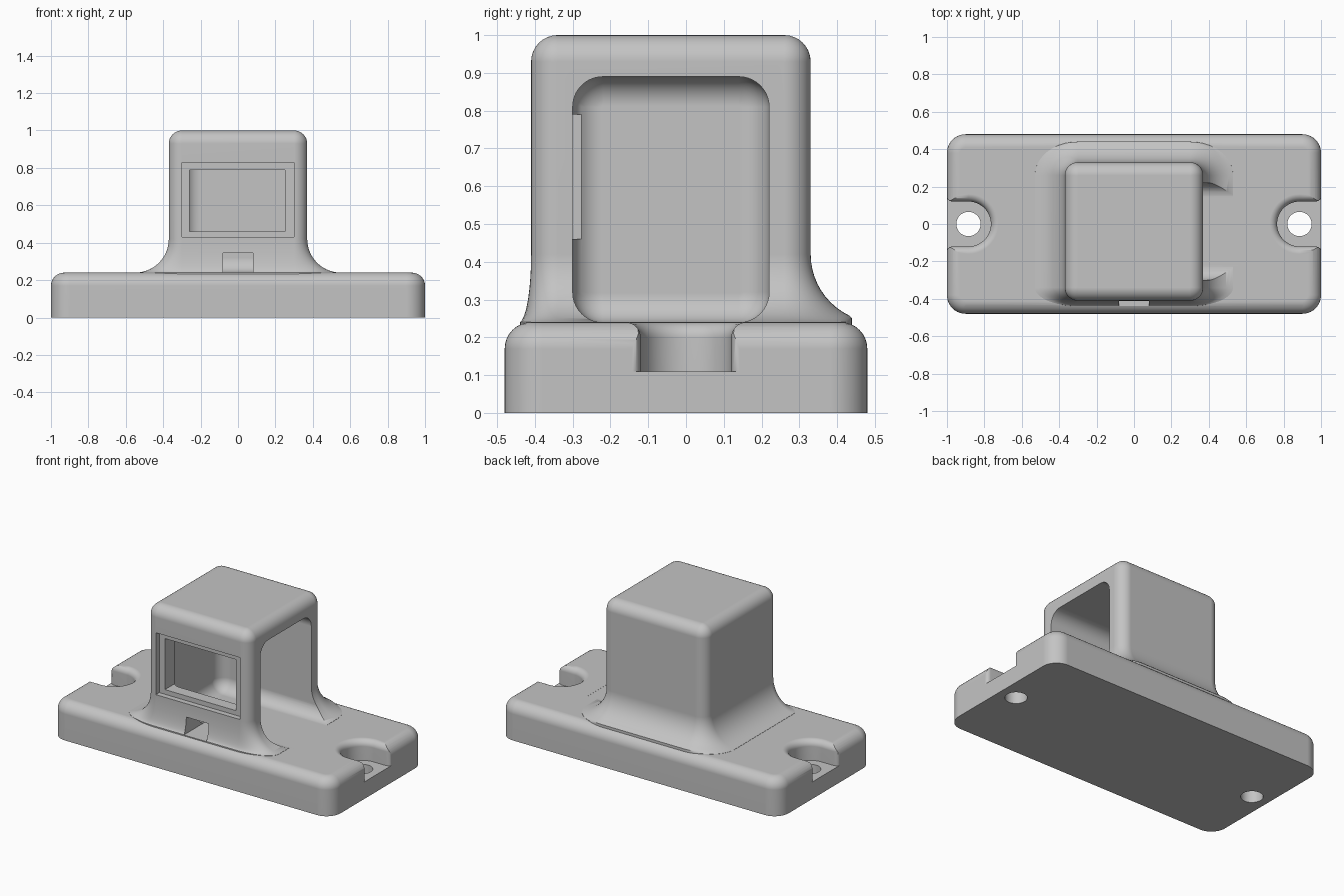
import bpy, bmesh
from math import sin, cos, pi, sqrt

if "Cube" in bpy.data.objects:
    bpy.data.objects.remove(bpy.data.objects["Cube"])

grey = bpy.data.materials.new("light_grey")
grey.use_nodes = True
grey.diffuse_color = (0.55, 0.55, 0.55, 1)
grey.node_tree.nodes["Principled BSDF"].inputs["Base Color"].default_value = grey.diffuse_color


def rounded_rect(x0, x1, y0, y1, rx, ry, ry2=None, n=10):
    """Outline with elliptical corners; ry2 is the corner depth on the y1 side."""
    ry2 = ry if ry2 is None else ry2
    corners = [(x1 - rx, y1 - ry2, ry2), (x0 + rx, y1 - ry2, ry2),
               (x0 + rx, y0 + ry, ry), (x1 - rx, y0 + ry, ry)]
    return [(cx + rx * cos(pi / 2 * (q + i / n)), cy + r * sin(pi / 2 * (q + i / n)))
            for q, (cx, cy, r) in enumerate(corners) for i in range(n + 1)]


def loft(name, rings, place=lambda u, v, w: (u, v, w)):
    """Closed solid through a list of (level, outline) rings."""
    bm = bmesh.new()
    loops = [[bm.verts.new(place(u, v, w)) for u, v in pts] for w, pts in rings]
    for a, b in zip(loops, loops[1:]):
        for i in range(len(a)):
            j = (i + 1) % len(a)
            bm.faces.new((a[i], a[j], b[j], b[i]))
    bm.faces.new(loops[0][::-1])
    bm.faces.new(loops[-1])
    bmesh.ops.recalc_face_normals(bm, faces=bm.faces)
    mesh = bpy.data.meshes.new(name)
    bm.to_mesh(mesh)
    bm.free()
    mesh.materials.append(grey)
    ob = bpy.data.objects.new(name, mesh)
    bpy.context.collection.objects.link(ob)
    return ob


def box(name, x0, x1, y0, y1, z0, z1):
    pts = [(x0, y0), (x1, y0), (x1, y1), (x0, y1)]
    return loft(name, [(z0, pts), (z1, pts)])


def combine(target, tool, operation):
    mod = target.modifiers.new(operation, 'BOOLEAN')
    mod.object, mod.operation, mod.solver = tool, operation, 'EXACT'
    bpy.context.view_layer.objects.active = target
    bpy.ops.object.modifier_apply(modifier=mod.name)
    bpy.data.objects.remove(tool)


def round_over(r, steps=8):
    """Pairs of (rise, inset) along a quarter-circle edge."""
    return [(r * sin(pi / 2 * i / steps), r * (1 - cos(pi / 2 * i / steps)))
            for i in range(steps + 1)]


# Base plate with rounded corners and top edge
rings = [(0, rounded_rect(-1, 1, -0.48, 0.48, 0.1, 0.1))]
for up, t in round_over(0.07):
    rings.append((0.17 + up, rounded_rect(-1 + t, 1 - t, -0.48 + t, 0.48 - t, 0.1 - t, 0.1 - t)))
housing = loft("sensor_housing", rings)

# Tower: flared foot, straight walls, rounded top
R = 0.18


def tower_ring(off):
    back = min(off, 0.11)
    front = off * 0.18
    return rounded_rect(-0.37 - off, 0.37 + off, -0.41 - front, 0.33 + back,
                        0.07 + off, 0.07 + front, 0.07 + back)


rings = [(0.1, tower_ring(R - 0.002))]
for i in range(1, 15):
    a = pi / 2 * i / 14
    rings.append((0.42 - R * cos(a), tower_ring(R * (1 - sin(a)))))
for up, t in round_over(0.07):
    r = max(0.07 - t, 0.003)
    rings.append((0.93 + up, rounded_rect(-0.37 + t, 0.37 - t, -0.41 + t, 0.33 - t, r, r)))
combine(housing, loft("tower", rings), 'UNION')

# Hollow chamber, open on the left side, with rounded inner edges
rings = [(0.6, rounded_rect(-0.30, 0.22, 0.2395, 0.89, 0.08, 0.08))]
for up, t in round_over(0.077):
    r = 0.08 - t
    rings.append((-0.205 - up, rounded_rect(-0.30 + t, 0.22 - t, 0.2395 + t, 0.89 - t, r, r)))
combine(housing, loft("chamber", rings, lambda u, v, w: (w, u, v)), 'DIFFERENCE')

# Front window with a shallow surround, and the cable slot below it
combine(housing, box("window_surround", -0.30, 0.30, -0.6, -0.375, 0.43, 0.83), 'DIFFERENCE')
combine(housing, box("window", -0.26, 0.25, -0.6, -0.2, 0.46, 0.79), 'DIFFERENCE')
combine(housing, box("cable_slot", -0.08, 0.08, -0.6, -0.2, 0.2395, 0.345), 'DIFFERENCE')


# Screw pockets open to both ends, with softened rims, and through holes
def pocket_outline(side, grow):
    r = 0.12 + grow
    arc = [(0.885 + r * cos(a), r * sin(a))
           for a in [pi / 2 + pi * i / 24 for i in range(25)]]
    flare = [(0.975, 0), (0.988, 0.005), (0.996, 0.012), (1.0, 0.022), (1.1, 0.022)]
    lower = [(x, -r - f) for x, f in flare]
    upper = [(x, r + f) for x, f in reversed(flare)]
    return [(side * x, y) for x, y in arc + lower + upper]


for side in (-1, 1):
    rings = [(0.11, pocket_outline(side, 0))]
    rings += [(0.20 + up, pocket_outline(side, t)) for up, t in round_over(0.04, 6)]
    rings.append((0.4, pocket_outline(side, 0.04)))
    combine(housing, loft("screw_pocket", rings), 'DIFFERENCE')
    hole = [(side * 0.885 + 0.065 * cos(pi * i / 20), 0.065 * sin(pi * i / 20)) for i in range(40)]
    combine(housing, loft("screw_hole", [(-0.1, hole), (0.3, hole)]), 'DIFFERENCE')

# Smooth shading with crisp edges
bpy.ops.object.select_all(action='DESELECT')
housing.select_set(True)
bpy.context.view_layer.objects.active = housing
bpy.ops.object.shade_smooth_by_angle(angle=0.52)
weighted = housing.modifiers.new("even_shading", 'WEIGHTED_NORMAL')
weighted.keep_sharp = True
